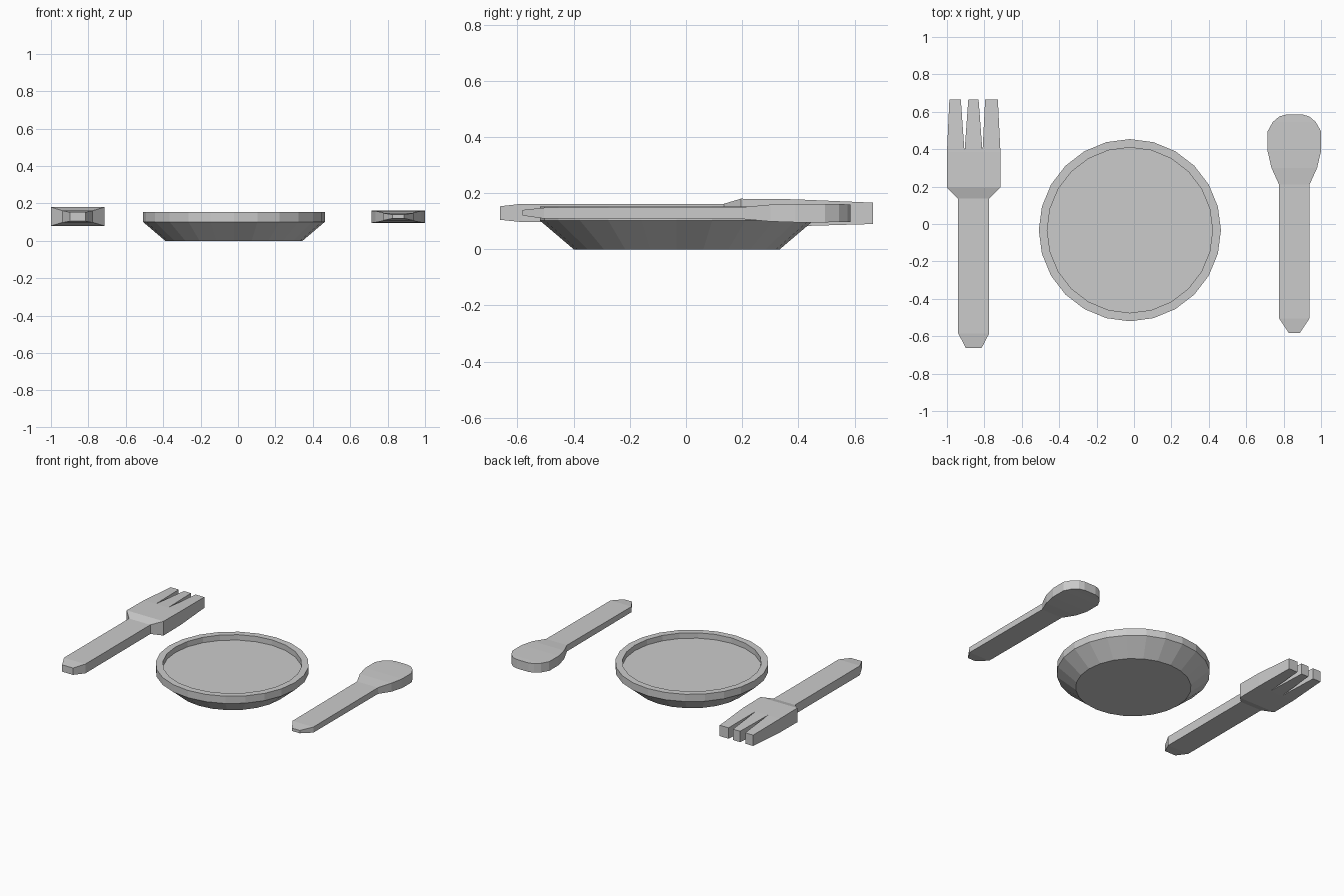
import bpy, bmesh, math

if "Cube" in bpy.data.objects:
    bpy.data.objects.remove(bpy.data.objects["Cube"])


def finish(bm, name):
    bmesh.ops.remove_doubles(bm, verts=bm.verts, dist=0.0005)
    bmesh.ops.recalc_face_normals(bm, faces=bm.faces)
    mesh = bpy.data.meshes.new(name)
    bm.to_mesh(mesh)
    bm.free()
    obj = bpy.data.objects.new(name, mesh)
    bpy.context.collection.objects.link(obj)
    return obj


def loft(bm, rows, cap_start=True, cap_end=True):
    """Join rectangular sections given as (y, x_left, x_right, z_low, z_high)."""
    rings = [[bm.verts.new(p) for p in ((l, y, lo), (r, y, lo), (r, y, hi), (l, y, hi))]
             for y, l, r, lo, hi in rows]
    for a, b in zip(rings, rings[1:]):
        for i in range(4):
            j = (i + 1) % 4
            bm.faces.new((a[i], a[j], b[j], b[i]))
    if cap_start:
        bm.faces.new(rings[0])
    if cap_end:
        bm.faces.new(rings[-1])


def centred(cx, rows):
    return [(y, cx - w, cx + w, lo, hi) for y, w, lo, hi in rows]


# Plate: 24-sided turned profile with a raised rim
SIDES = 24
bm = bmesh.new()
rings = []
for r, z in [(0.367, 0), (0.487, 0.102), (0.487, 0.153), (0.442, 0.153), (0.442, 0.115)]:
    rings.append([bm.verts.new((-0.022 + r * math.cos(2 * math.pi * i / SIDES),
                                -0.033 + r * math.sin(2 * math.pi * i / SIDES), z))
                  for i in range(SIDES)])
for a, b in zip(rings, rings[1:]):
    for i in range(SIDES):
        j = (i + 1) % SIDES
        bm.faces.new((a[i], a[j], b[j], b[i]))
bm.faces.new(rings[0])
bm.faces.new(rings[-1])
finish(bm, "plate")

# Fork: handle and head, then three tapering tines
bm = bmesh.new()
loft(bm, centred(-0.857, [
    (-0.663, 0.042, 0.105, 0.153),
    (-0.585, 0.083, 0.097, 0.162),
    (0.135, 0.083, 0.098, 0.162),
    (0.195, 0.143, 0.08, 0.18),
    (0.385, 0.143, 0.082, 0.178)]), cap_end=False)
for base_l, base_r, tip_l, tip_r in [(-1.0, -0.906, -0.987, -0.926),
                                     (-0.906, -0.81, -0.886, -0.831),
                                     (-0.81, -0.714, -0.796, -0.728)]:
    loft(bm, [(0.385, base_l, base_r, 0.082, 0.178),
              (0.666, tip_l, tip_r, 0.09, 0.166)], cap_start=False)
finish(bm, "fork")

# Spoon: handle flaring into a rounded bowl
bm = bmesh.new()
loft(bm, centred(0.857, [
    (-0.582, 0.030, 0.12, 0.14),
    (-0.505, 0.081, 0.109, 0.148),
    (0.21, 0.081, 0.107, 0.151),
    (0.30, 0.122, 0.099, 0.159),
    (0.39, 0.143, 0.096, 0.161),
    (0.495, 0.143, 0.096, 0.161),
    (0.545, 0.115, 0.097, 0.161),
    (0.575, 0.080, 0.097, 0.16),
    (0.585, 0.045, 0.097, 0.16)]))
finish(bm, "spoon")
